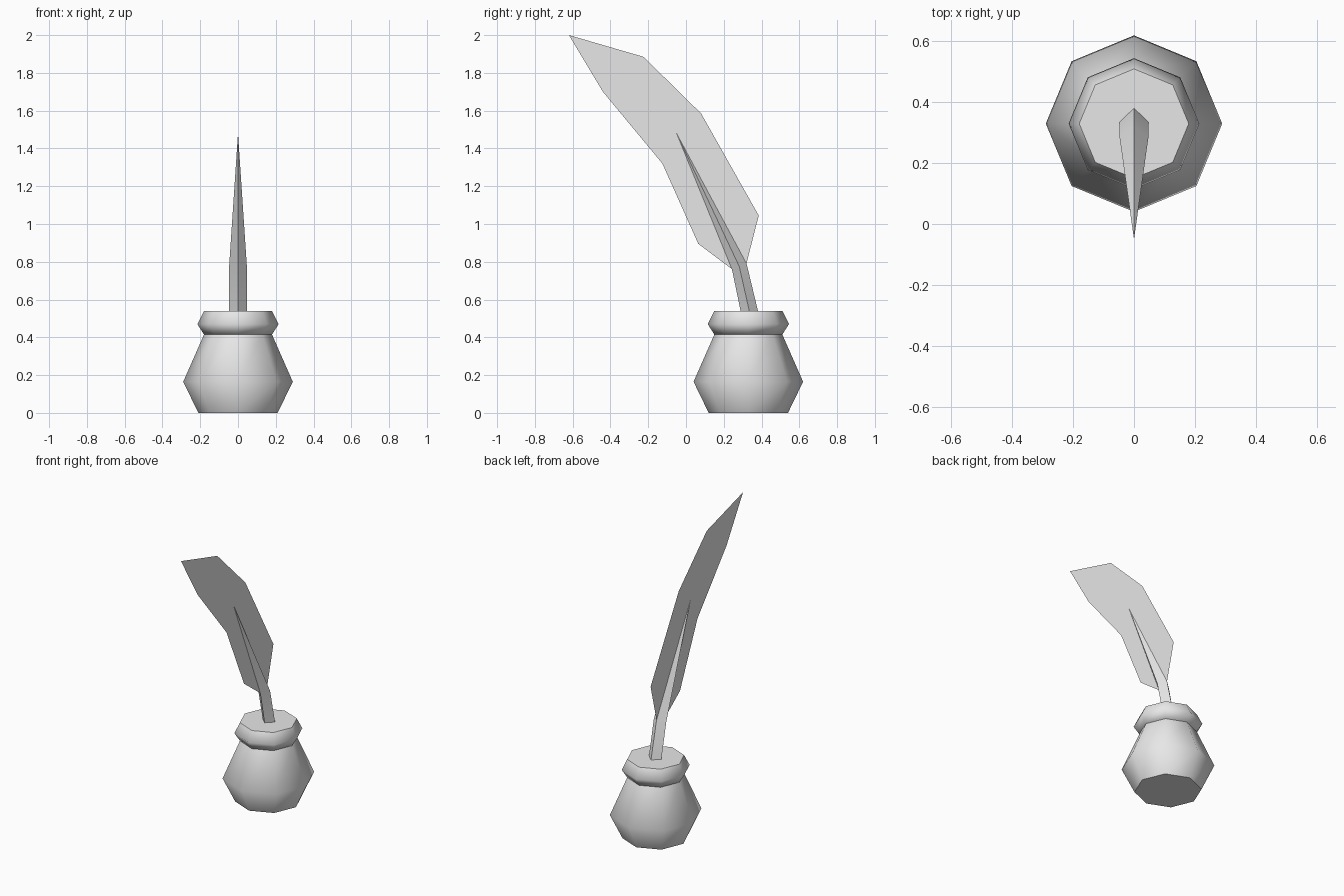
import bpy
import bmesh
import math
from mathutils import Vector

if "Cube" in bpy.data.objects:
    bpy.data.objects.remove(bpy.data.objects["Cube"], do_unlink=True)

POT_Y = 0.33
SIDES = 8

grey = bpy.data.materials.new("plain grey")
grey.use_nodes = True
grey.diffuse_color = (0.8, 0.8, 0.8, 1)
grey.node_tree.nodes["Principled BSDF"].inputs["Base Color"].default_value = (0.8, 0.8, 0.8, 1)


def finish(name, bm, smooth=True):
    """Turn a bmesh into a named, coloured object."""
    mesh = bpy.data.meshes.new(name)
    bm.to_mesh(mesh)
    bm.free()
    mesh.materials.append(grey)
    obj = bpy.data.objects.new(name, mesh)
    bpy.context.collection.objects.link(obj)
    if smooth:
        bpy.ops.object.select_all(action="DESELECT")
        obj.select_set(True)
        bpy.context.view_layer.objects.active = obj
        bpy.ops.object.shade_smooth_by_angle(angle=math.radians(62))
    return obj


def bridge(bm, rings):
    """Join successive vertex rings with quads."""
    for low, high in zip(rings, rings[1:]):
        n = len(low)
        for i in range(n):
            j = (i + 1) % n
            bm.faces.new((low[i], low[j], high[j], high[i]))


def turned(name, profile):
    """Revolve (radius, height) points into a capped eight-sided solid."""
    bm = bmesh.new()
    rings = []
    for radius, z in profile:
        angles = [math.tau * i / SIDES for i in range(SIDES)]
        rings.append([bm.verts.new((radius * math.cos(a), POT_Y + radius * math.sin(a), z))
                      for a in angles])
    bridge(bm, rings)
    bm.faces.new(rings[0][::-1])
    bm.faces.new(rings[-1])
    return finish(name, bm)


# Ink pot body and its flared collar
turned("pot_body", [(0.21, 0), (0.29, 0.165), (0.18, 0.415)])
turned("pot_collar", [(0.18, 0.415), (0.215, 0.47), (0.18, 0.54)])

# Quill shaft: diamond section, bent once, tapering to a point
bm = bmesh.new()
rings = []
for y, z, across in [(0.335, 0.54, Vector((0, 0.046, 0))),
                     (0.282, 0.775, Vector((0, 0.039, 0.014)))]:
    centre = Vector((0, y, z))
    side = Vector((0.047, 0, 0))
    rings.append([bm.verts.new(centre + d) for d in (side, across, -side, -across)])
bridge(bm, rings)
tip = bm.verts.new((0, -0.05, 1.48))
for i in range(4):
    bm.faces.new((rings[1][i], rings[1][(i + 1) % 4], tip))
bm.faces.new(rings[0][::-1])
finish("quill_shaft", bm)

# Feather vane: one thin flat sheet in the middle plane
outline = [(0.245, 0.76), (0.32, 0.79), (0.385, 1.045), (0.08, 1.585), (-0.225, 1.885),
           (-0.62, 2.0), (-0.44, 1.70), (-0.125, 1.32), (0.065, 0.895)]
bm = bmesh.new()
bm.faces.new([bm.verts.new((0, y, z)) for y, z in outline])
finish("feather_vane", bm, smooth=False)
